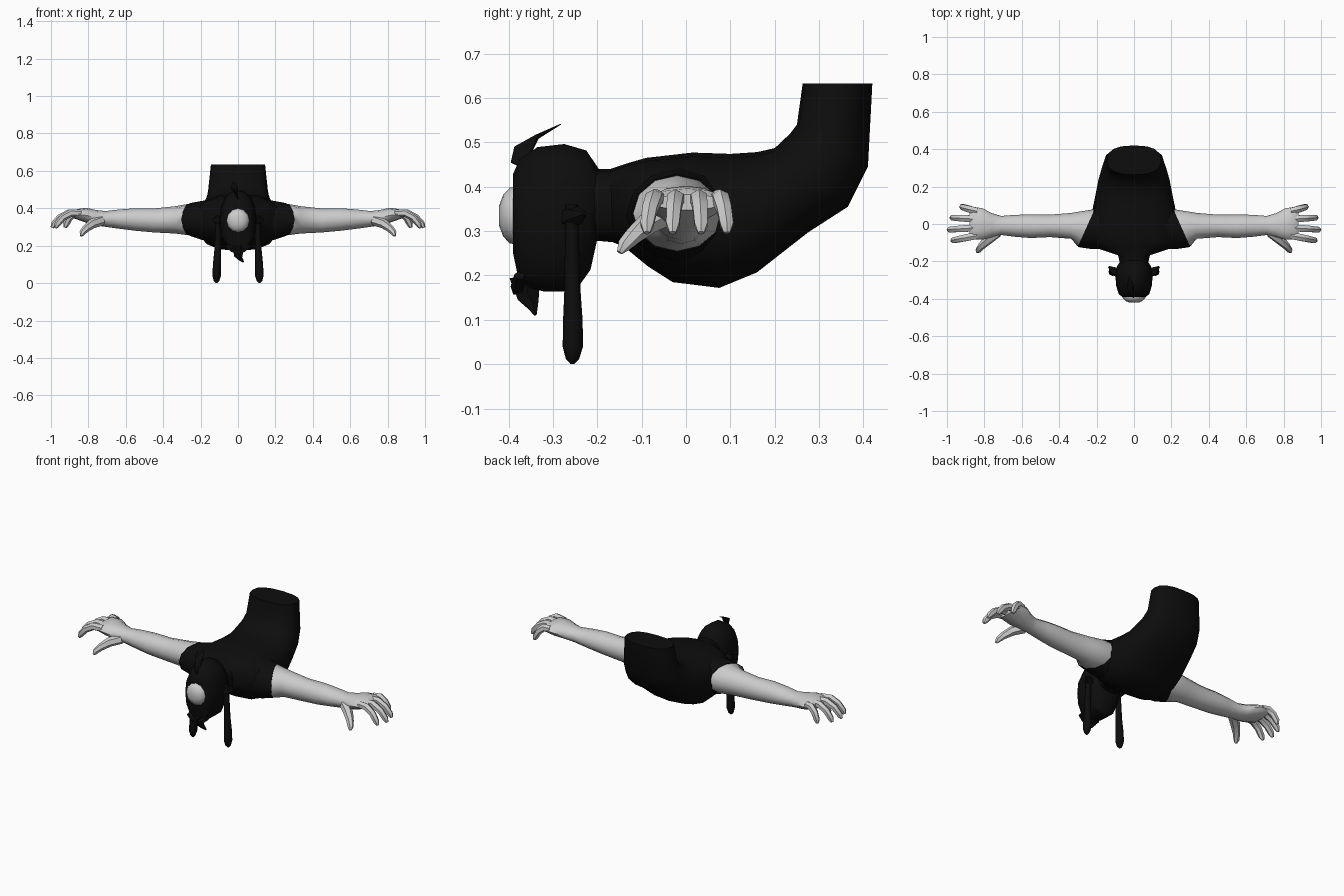
import bpy, math
from mathutils import Vector

if "Cube" in bpy.data.objects:
    bpy.data.objects.remove(bpy.data.objects["Cube"])


def material(name, rgb):
    m = bpy.data.materials.new(name)
    m.diffuse_color = (*rgb, 1)
    m.use_nodes = True
    m.node_tree.nodes["Principled BSDF"].inputs["Base Color"].default_value = m.diffuse_color
    return m


BLACK = material("black cloth", (0.004, 0.004, 0.004))
GREY = material("pale grey skin", (0.6, 0.6, 0.6))


def loft(name, rings, mat, mirror=False):
    """Skin a list of equally long point rings and close both ends."""
    n = len(rings[0])
    verts = [p for r in rings for p in r]
    faces = [(i * n + j, i * n + (j + 1) % n, (i + 1) * n + (j + 1) % n, (i + 1) * n + j)
             for i in range(len(rings) - 1) for j in range(n)]
    faces += [tuple(reversed(range(n))), tuple(range(len(verts) - n, len(verts)))]
    me = bpy.data.meshes.new(name)
    me.from_pydata(verts, [], faces)
    me.materials.append(mat)
    ob = bpy.data.objects.new(name, me)
    bpy.context.collection.objects.link(ob)
    bpy.ops.object.select_all(action='DESELECT')
    ob.select_set(True)
    bpy.context.view_layer.objects.active = ob
    bpy.ops.object.mode_set(mode='EDIT')
    bpy.ops.mesh.select_all(action='SELECT')
    bpy.ops.mesh.normals_make_consistent(inside=False)
    bpy.ops.object.mode_set(mode='OBJECT')
    bpy.ops.object.shade_smooth_by_angle(angle=math.radians(45))
    if mirror:
        ob.modifiers.new("mirror", 'MIRROR').use_mirror_merge = False
    return ob


def oval(n, power=1.0):
    """Unit oval, squarer when power is below 1."""
    for k in range(n):
        a = 2 * math.pi * k / n
        c, s = math.cos(a), math.sin(a)
        yield (math.copysign(abs(c) ** power, c), math.copysign(abs(s) ** power, s))


def side_ring(uy, uz, ly, lz, w, n=16, power=0.8):
    """Ring spanning an upper and a lower point of the side outline."""
    u, l = Vector((0, uy, uz)), Vector((0, ly, lz))
    mid, half = (u + l) / 2, (u - l) / 2
    return [mid + half * s + Vector((w * c, 0, 0)) for c, s in oval(n, power)]


def x_ring(x, y, z, ry, rz, slant=0.0, n=12):
    """Ring around the x axis, optionally slanted towards the front."""
    return [Vector((x - slant * ry * c, y + ry * c, z + rz * s)) for c, s in oval(n)]


def tube(name, path, mat, n=6, mirror=False, flat=1.0):
    """Tapered tube along points (x, y, z, radius)."""
    pts = [Vector(p[:3]) for p in path]
    rings = []
    for i, p in enumerate(pts):
        d = (pts[min(i + 1, len(pts) - 1)] - pts[max(i - 1, 0)]).normalized()
        ref = Vector((0, 1, 0)) if abs(d.y) < 0.8 else Vector((1, 0, 0))
        a = d.cross(ref).normalized()
        b = d.cross(a)
        r = path[i][3]
        rings.append([p + a * r * flat * c + b * r * s for c, s in oval(n)])
    return loft(name, rings, mat, mirror)


# Bent torso, from the neck to the open waist
loft("torso", [side_ring(*r) for r in (
    (-.25, .44, -.22, .28, .07), (-.17, .44, -.165, .275, .085),
    (-.125, .455, -.14, .265, .19), (-.09, .465, -.085, .22, .235),
    (.015, .477, -.03, .185, .23), (.1, .474, .075, .172, .22),
    (.16, .478, .16, .207, .205), (.2, .487, .275, .297, .19),
    (.235, .52, .365, .355, .172), (.25, .54, .41, .445, .16),
    (.263, .633, .42, .633, .145))], BLACK)

# Short sleeves with a slanted hem
loft("sleeve", [x_ring(.10, -.005, .335, .125, .12),
                x_ring(.19, -.015, .335, .12, .105, .25),
                x_ring(.255, -.02, .34, .103, .088, .45)], BLACK, True)

# Arms running into the palms
loft("arm", [x_ring(.20, -.02, .34, .09, .08, .45),
             x_ring(.258, -.02, .34, .099, .085, .45)]
     + [x_ring(*r) for r in (
         (.335, -.01, .338, .069, .073), (.45, -.01, .335, .06, .064),
         (.55, -.012, .34, .063, .06), (.63, -.01, .342, .059, .052),
         (.71, -.008, .343, .051, .042), (.76, -.006, .35, .064, .041),
         (.81, 0, .362, .084, .04), (.86, .004, .368, .088, .028),
         (.88, .004, .365, .08, .018))], GREY, True)

# Curled fingers: base y, tip x, tip y
for name, y0, tx, ty in (("index_finger", -.062, .975, -.088), ("middle_finger", -.02, .995, -.03),
                         ("ring_finger", .026, .98, .034), ("little_finger", .068, .925, .092)):
    x0 = .84
    L = tx - x0
    tube(name, [(x0, y0, .372, .021), (x0 + L * .4, y0 + (ty - y0) * .4, .374, .021),
                (x0 + L * .72, y0 + (ty - y0) * .75, .35, .019),
                (x0 + L * .93, ty, .315, .017), (tx, ty, .296, .008)], GREY, 6, True)
tube("thumb", [(.73, -.045, .335, .028), (.78, -.085, .317, .026), (.815, -.118, .29, .02),
               (.833, -.14, .268, .016), (.838, -.15, .252, .007)], GREY, 6, True)

# Head, with the crown pointing forward and the face downward
loft("head", [side_ring(*r, 14, .9) for r in (
    (-.195, .44, -.20, .28, .07), (-.225, .485, -.215, .21, .088),
    (-.275, .50, -.25, .16, .1), (-.335, .493, -.32, .16, .096),
    (-.375, .465, -.375, .175, .082), (-.39, .43, -.39, .25, .062))], BLACK)

# Pale crown dome
dome = []
for y, r in ((-.375, .062), (-.397, .06), (-.412, .045), (-.421, .022)):
    dome.append([Vector((r * c, y, .335 + r * 1.05 * s)) for c, s in oval(12)])
loft("crown", dome, GREY)

# Nose and ragged brow under the face
tube("nose", [(0, -.365, .20, .035), (.0, -.355, .15, .026), (.012, -.345, .13, .013),
              (.03, -.34, .112, .004)], BLACK, 5)
tube("brow", [(-.06, -.375, .20, .012), (-.03, -.378, .178, .016), (0, -.38, .17, .016),
              (.03, -.378, .178, .016), (.06, -.375, .20, .012)], BLACK, 5)

# Thin tuft behind the head
tube("tuft", [(0, -.383, .45, .015), (-.01, -.37, .478, .024), (-.02, -.335, .513, .022),
              (-.025, -.282, .541, .004)], BLACK, 6, flat=.25)

# Ears and long hanging locks
tube("ear", [(.08, -.26, .33, .03), (.11, -.25, .335, .024), (.135, -.228, .34, .005)],
     BLACK, 6, True)
tube("hanging_lock", [(.105, -.258, .36, .014), (.106, -.257, .27, .016), (.109, -.256, .17, .018),
                      (.112, -.255, .10, .022), (.114, -.255, .04, .023),
                      (.115, -.256, .012, .015), (.115, -.256, 0, .004)], BLACK, 8, True)
